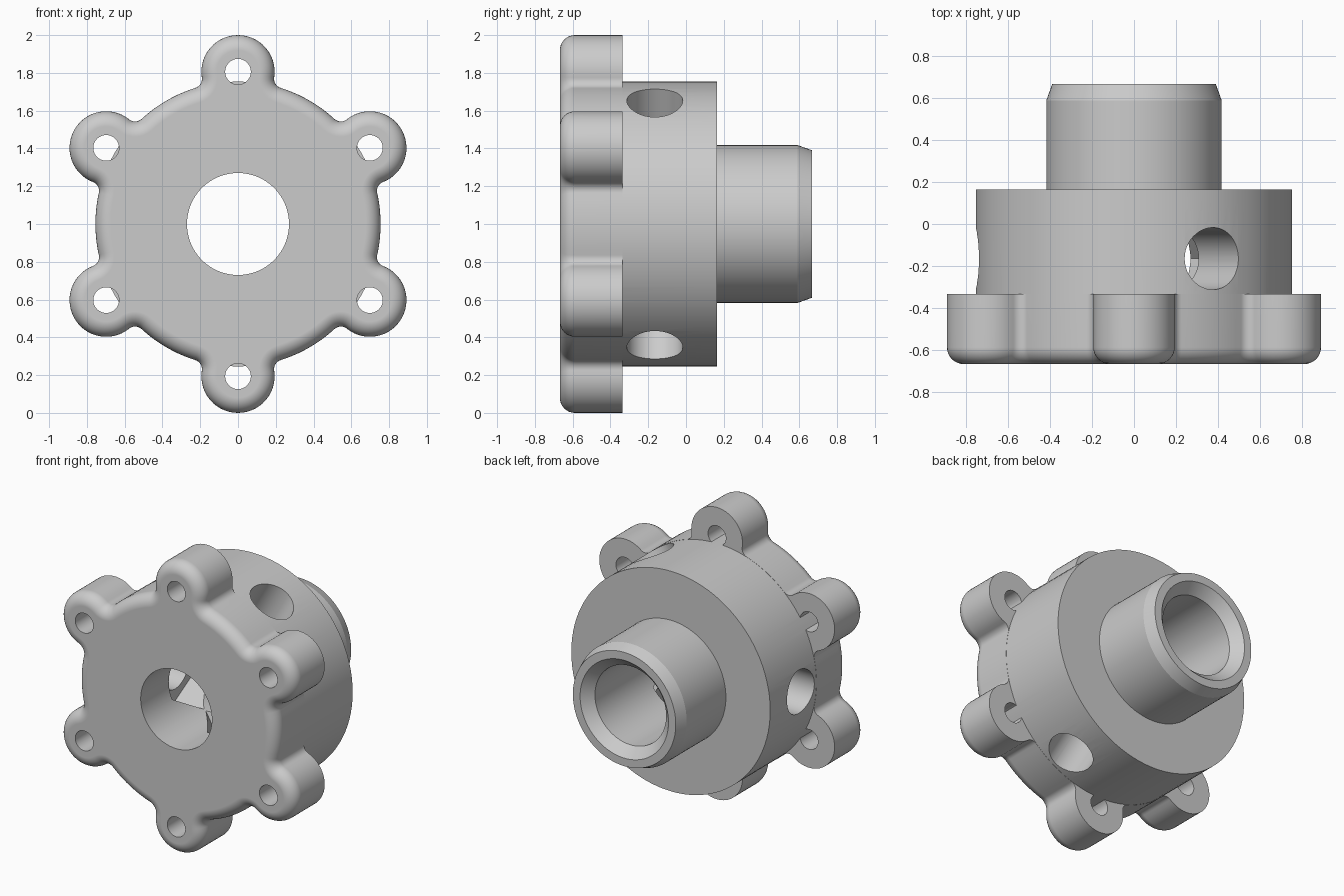
import bpy, bmesh, math
from math import pi, cos, sin, radians
from mathutils import Matrix, Vector

cube = bpy.data.objects.get("Cube")
if cube:
    bpy.data.objects.remove(cube, do_unlink=True)

# Main dimensions (axis of the hub runs along y)
FRONT, FLANGE_BACK, BODY_BACK, BACK = -0.668, -0.335, 0.165, 0.668
BODY_R, EAR_R, EAR_DIST, FILLET, ROUND = 0.755, 0.194, 0.806, 0.05, 0.08
BORE_R = 0.27
AXIS = Matrix.Translation((0, 0, 1))


def circle(r, n=96, start=0.0):
    return [(r * cos(start + 2 * pi * i / n), r * sin(start + 2 * pi * i / n)) for i in range(n)]


def loft(name, sections, matrix=AXIS):
    """Closed solid through (height, outline) sections along the local y axis."""
    bm = bmesh.new()
    rings = [[bm.verts.new((u, h, v)) for u, v in pts] for h, pts in sections]
    n = len(rings[0])
    for a, b in zip(rings, rings[1:]):
        for i in range(n):
            j = (i + 1) % n
            bm.faces.new((a[i], a[j], b[j], b[i]))
    bm.faces.new(rings[0])
    bm.faces.new(rings[-1])
    bm.transform(matrix)
    bmesh.ops.recalc_face_normals(bm, faces=bm.faces)
    mesh = bpy.data.meshes.new(name)
    bm.to_mesh(mesh)
    bm.free()
    obj = bpy.data.objects.new(name, mesh)
    bpy.context.collection.objects.link(obj)
    return obj


def combine(target, tool, operation):
    mod = target.modifiers.new("combine", 'BOOLEAN')
    mod.operation, mod.object, mod.solver = operation, tool, 'EXACT'
    bpy.context.view_layer.objects.active = target
    bpy.ops.object.modifier_apply(modifier=mod.name)
    bpy.data.objects.remove(tool, do_unlink=True)


def arc(center, r, a0, a1, n):
    return [(center[0] + r * cos(a0 + (a1 - a0) * i / n),
             center[1] + r * sin(a0 + (a1 - a0) * i / n)) for i in range(n + 1)]


def flange_outline(inset):
    """Six-eared outline with filleted ears, offset inwards by inset."""
    fd, ed = BODY_R + FILLET, EAR_R + FILLET
    phi = math.acos((fd ** 2 + EAR_DIST ** 2 - ed ** 2) / (2 * fd * EAR_DIST))
    f = (fd * cos(phi), fd * sin(phi))
    beta = math.atan2(f[1], f[0] - EAR_DIST)
    half = arc((EAR_DIST, 0), EAR_R - inset, 0, beta, 14)
    half += arc(f, FILLET + inset, beta + pi, phi + pi, 8)[1:]
    half += arc((0, 0), BODY_R - inset, phi, pi / 6, 5)[1:]
    sector = [(u, -v) for u, v in reversed(half[1:-1])] + half
    out = []
    for k in range(6):
        a = pi / 6 + k * pi / 3
        out += [(u * cos(a) - v * sin(a), u * sin(a) + v * cos(a)) for u, v in sector]
    return out


# Flange with a rounded front edge
sections = []
for i in range(9):
    t = i / 8 * pi / 2
    sections.append((FRONT + ROUND * (1 - cos(t)), flange_outline(ROUND * (1 - sin(t)))))
sections.append((FLANGE_BACK, flange_outline(0)))
hub = loft("flanged_hub", sections)

# Bolt holes through the ears
for k in range(6):
    a = pi / 6 + k * pi / 3
    place = Matrix.Translation((EAR_DIST * cos(a), 0, 1 + EAR_DIST * sin(a)))
    hole = loft("bolt_hole", [(-1, circle(0.068, 40)), (0, circle(0.068, 40))], place)
    combine(hub, hole, 'DIFFERENCE')

# Body drum and chamfered neck
profile = [(-0.5, BODY_R - 0.001), (BODY_BACK, BODY_R - 0.001), (BODY_BACK, 0.418),
           (0.59, 0.418), (BACK, 0.39)]
combine(hub, loft("drum_and_neck", [(y, circle(r)) for y, r in profile]), 'UNION')

# Central bore with a countersunk back end
profile = [(-1, BORE_R), (0.6, BORE_R), (BACK, 0.335), (0.8, 0.335)]
combine(hub, loft("bore", [(y, circle(r)) for y, r in profile]), 'DIFFERENCE')

# Three radial screw holes, each with a hexagonal pocket on the inside
for deg in (60, 180, 300):
    c, s = cos(radians(deg)), sin(radians(deg))
    place = Matrix(((0, c, s, 0), (1, 0, 0, -0.165), (0, s, -c, 1), (0, 0, 0, 1)))
    pocket = circle(0.23, 6, pi / 2)
    combine(hub, loft("nut_pocket", [(0.05, pocket), (0.36, pocket)], place), 'DIFFERENCE')
    ring = circle(0.148, 48)
    combine(hub, loft("screw_hole", [(0.1, ring), (1, ring)], place), 'DIFFERENCE')

# Material and shading
mat = bpy.data.materials.new("plain_grey")
mat.use_nodes = True
colour = (0.6, 0.6, 0.6, 1)
mat.diffuse_color = colour
mat.node_tree.nodes["Principled BSDF"].inputs["Base Color"].default_value = colour
hub.data.materials.clear()
hub.data.materials.append(mat)
for poly in hub.data.polygons:
    poly.material_index = 0

bpy.ops.object.select_all(action='DESELECT')
hub.select_set(True)
bpy.context.view_layer.objects.active = hub
bpy.ops.object.shade_smooth_by_angle(angle=radians(16))
weighted = hub.modifiers.new("weighted_normals", 'WEIGHTED_NORMAL')
weighted.keep_sharp = True
